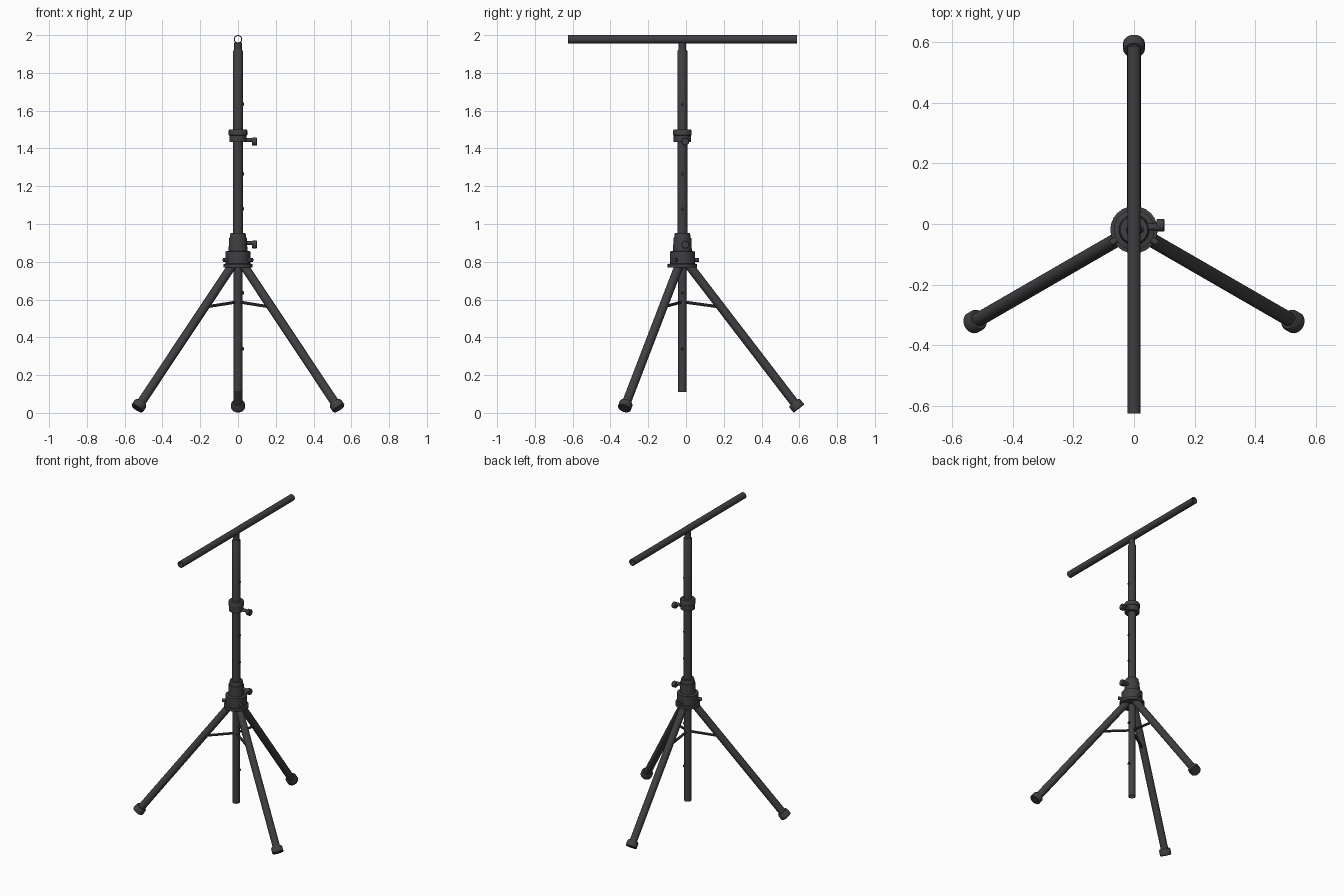
import bpy, bmesh, math
from mathutils import Vector

if "Cube" in bpy.data.objects:
    bpy.data.objects.remove(bpy.data.objects["Cube"])

CY = -0.019          # column axis position in y
mat = bpy.data.materials.new("dark_metal")
mat.diffuse_color = (0.05, 0.05, 0.055, 1)
mat.use_nodes = True
mat.node_tree.nodes["Principled BSDF"].inputs["Base Color"].default_value = mat.diffuse_color


def lathe(name, profile, start, direction=(0, 0, 1), n=24, closed=False):
    """Revolve (radius, height) points around an axis; closed makes a hollow wall."""
    bm = bmesh.new()
    rot = Vector((0, 0, 1)).rotation_difference(Vector(direction).normalized())
    start = Vector(start)
    rings = []
    for r, h in profile:
        rings.append([bm.verts.new(start + rot @ Vector((
            r * math.cos(2 * math.pi * i / n), r * math.sin(2 * math.pi * i / n), h)))
            for i in range(n)])
    pairs = list(zip(rings, rings[1:]))
    if closed:
        pairs.append((rings[-1], rings[0]))
    else:
        bm.faces.new(rings[0])
        bm.faces.new(rings[-1])
    for a, b in pairs:
        for i in range(n):
            j = (i + 1) % n
            bm.faces.new((a[i], a[j], b[j], b[i]))
    bmesh.ops.recalc_face_normals(bm, faces=bm.faces)
    me = bpy.data.meshes.new(name)
    bm.to_mesh(me)
    bm.free()
    me.materials.append(mat)
    ob = bpy.data.objects.new(name, me)
    bpy.context.collection.objects.link(ob)
    bpy.ops.object.select_all(action='DESELECT')
    ob.select_set(True)
    bpy.context.view_layer.objects.active = ob
    bpy.ops.object.shade_smooth_by_angle(angle=math.radians(35))
    return ob


def rod(name, a, b, r, n=24):
    a, b = Vector(a), Vector(b)
    return lathe(name, [(r, 0), (r, (b - a).length)], a, b - a, n)


def pipe(name, a, b, r, wall=0.005):
    a, b = Vector(a), Vector(b)
    L = (b - a).length
    return lathe(name, [(r, 0), (r, L), (r - wall, L), (r - wall, 0)], a, b - a, closed=True)


# Top crossbar and telescoping column
pipe("crossbar", (0, CY - 0.606, 1.978), (0, CY + 0.606, 1.978), 0.022)
rod("column_neck", (0, CY, 1.85), (0, CY, 1.961), 0.02)
lathe("upper_tube", [(0.026, 0), (0.026, 0.475), (0.023, 0.48)], (0, CY, 1.44))
rod("middle_tube", (0, CY, 0.85), (0, CY, 1.46), 0.026)
pipe("lower_tube", (0, CY, 0.11), (0, CY, 0.86), 0.0225)

# Clamp collar and stepped hub
lathe("upper_collar", [(0.046, 0), (0.046, 0.036), (0.049, 0.038), (0.049, 0.062),
                       (0.045, 0.068)], (0, CY, 1.433))
lathe("hub", [(0.078, 0), (0.078, 0.018), (0.067, 0.02), (0.067, 0.084), (0.05, 0.088),
              (0.047, 0.155), (0.044, 0.157), (0.04, 0.182)], (0, CY, 0.77))

# Clamp screws with knobs on the right side
for label, z in (("upper", 1.436), ("lower", 0.891)):
    rod(label + "_screw", (0.02, CY + 0.009, z + 0.008), (0.08, CY + 0.009, z + 0.008), 0.011, 16)
    lathe(label + "_knob", [(0.019, 0), (0.021, 0.003), (0.021, 0.022), (0.018, 0.026)],
          (0.075, -0.004, z), (1, 0, 0), 16)

# Locating pins along the column
for i, z in enumerate((1.635, 1.265, 1.08, 0.635, 0.34)):
    lathe("column_pin_%d" % (i + 1), [(0.009, 0), (0.009, 0.012), (0.005, 0.015)],
          (0.017, CY, z), (1, 0, 0), 12)

# Three legs with feet, braces and hub bolts
for side, deg in (("back", 90), ("left", 210), ("right", 330)):
    c, s = math.cos(math.radians(deg)), math.sin(math.radians(deg))

    def at(rad, z):
        return Vector((c * rad, CY + s * rad, z))

    top, end = at(0.034, 0.782), at(0.617, 0.0225)
    axis = (top - end).normalized()
    rod(side + "_leg", end + axis * 0.01, top, 0.0235)
    lathe(side + "_foot", [(0.033, 0), (0.036, 0.004), (0.036, 0.034), (0.031, 0.042)],
          end, axis)
    rod(side + "_brace", at(0.0, 0.588), at(0.19, 0.562), 0.008, 8)
    rod(side + "_hub_bolt", at(0.05, 0.81), at(0.088, 0.81), 0.011, 12)
